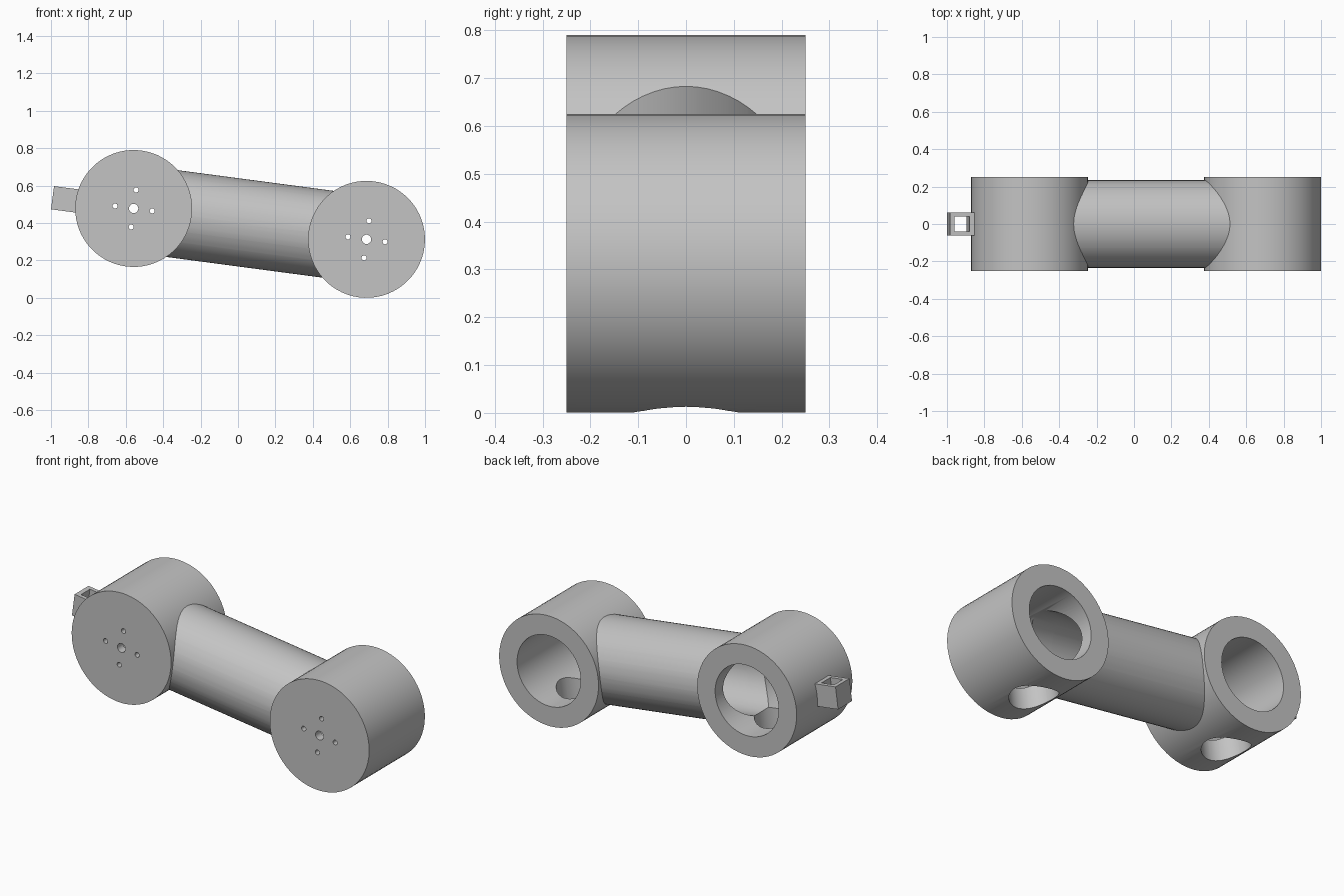
import bpy
import bmesh
import math
from mathutils import Matrix, Vector

old = bpy.data.objects.get("Cube")
if old:
    bpy.data.objects.remove(old, do_unlink=True)

# Main dimensions; parts are laid out along a level arm, then tilted
SPAN, TILT = 1.256, math.radians(7.55)
CUP_R, CUP_HALF, BORE_R, FLOOR = 0.3125, 0.25, 0.2, 0.05
TUBE_R, TUBE_IN, DRAIN_R = 0.234, 0.18, 0.125
PLACE = Matrix.Translation((-0.558, 0, 0.478)) @ Matrix.Rotation(TILT, 4, "Y")

grey = bpy.data.materials.new("plain grey")
grey.use_nodes = True
grey.diffuse_color = (0.55, 0.55, 0.55, 1)
grey.node_tree.nodes["Principled BSDF"].inputs["Base Color"].default_value = (0.55, 0.55, 0.55, 1)


def add_object(name, bm):
    mesh = bpy.data.meshes.new(name)
    bm.to_mesh(mesh)
    bm.free()
    mesh.materials.append(grey)
    obj = bpy.data.objects.new(name, mesh)
    bpy.context.collection.objects.link(obj)
    return obj


def rod(name, start, end, radius, sides=64):
    """Solid cylinder between two points."""
    a, b = Vector(start), Vector(end)
    turn = (b - a).to_track_quat("Z", "Y").to_matrix().to_4x4()
    bm = bmesh.new()
    bmesh.ops.create_cone(bm, cap_ends=True, segments=sides, radius1=radius, radius2=radius,
                          depth=(b - a).length, matrix=Matrix.Translation((a + b) / 2) @ turn)
    return add_object(name, bm)


def box(name, low, high):
    a, b = Vector(low), Vector(high)
    bm = bmesh.new()
    bmesh.ops.create_cube(bm, size=1, matrix=Matrix.Translation((a + b) / 2)
                          @ Matrix.Diagonal((b - a).to_4d()))
    return add_object(name, bm)


def cut(obj, cutters):
    """Subtract each cutter from the part, then discard the cutter."""
    bpy.context.view_layer.objects.active = obj
    for cutter in cutters:
        cutter.hide_render = True
        mod = obj.modifiers.new("cut", "BOOLEAN")
        mod.operation, mod.solver, mod.object = "DIFFERENCE", "EXACT", cutter
        bpy.ops.object.modifier_apply(modifier=mod.name)
        bpy.data.objects.remove(cutter, do_unlink=True)


def finish(obj):
    bpy.ops.object.select_all(action="DESELECT")
    obj.select_set(True)
    bpy.context.view_layer.objects.active = obj
    bpy.ops.object.shade_smooth_by_angle(angle=math.radians(30))
    obj.matrix_world = PLACE


# Joint cups: closed at the front, open at the back
def joint_cup(name, x, inward):
    cup = rod(name, (x, -CUP_HALF, 0), (x, CUP_HALF, 0), CUP_R)
    cutters = [
        rod("bore", (x, FLOOR - CUP_HALF, 0), (x, 0.4, 0), BORE_R),
        rod("tube_opening", (x, 0, 0), (x + inward * 0.5, 0, 0), TUBE_IN),
        rod("bottom_hole", (x, 0, 0), (x, 0, -0.5), DRAIN_R),
        rod("shaft_hole", (x, -0.3, 0), (x, -0.15, 0), 0.025, 24),
    ]
    # Ring of four screw holes
    for i in range(4):
        dx, dz = 0.1 * math.cos(i * math.pi / 2), 0.1 * math.sin(i * math.pi / 2)
        cutters.append(rod("screw_hole", (x + dx, -0.3, dz), (x + dx, -0.15, dz), 0.0135, 16))
    cut(cup, cutters)
    finish(cup)


joint_cup("right_joint_cup", 0, 1)
joint_cup("left_joint_cup", SPAN, -1)

# Hollow arm tube, trimmed to fit the round cups
tube = rod("arm_tube", (0, 0, 0), (SPAN, 0, 0), TUBE_R)
cut(tube, [rod("tube_bore", (-0.1, 0, 0), (SPAN + 0.1, 0, 0), TUBE_IN)]
    + [rod("trim", (x, -0.4, 0), (x, 0.4, 0), CUP_R - 0.004) for x in (0, SPAN)])
finish(tube)

# Square loop on the outer side
loop = box("cable_loop", (-0.4375, -0.0625, -0.0625), (-0.3, 0.0625, 0.0625))
cut(loop, [box("loop_hole", (-0.4125, -0.04, -0.1), (-0.3325, 0.04, 0.1))])
finish(loop)
